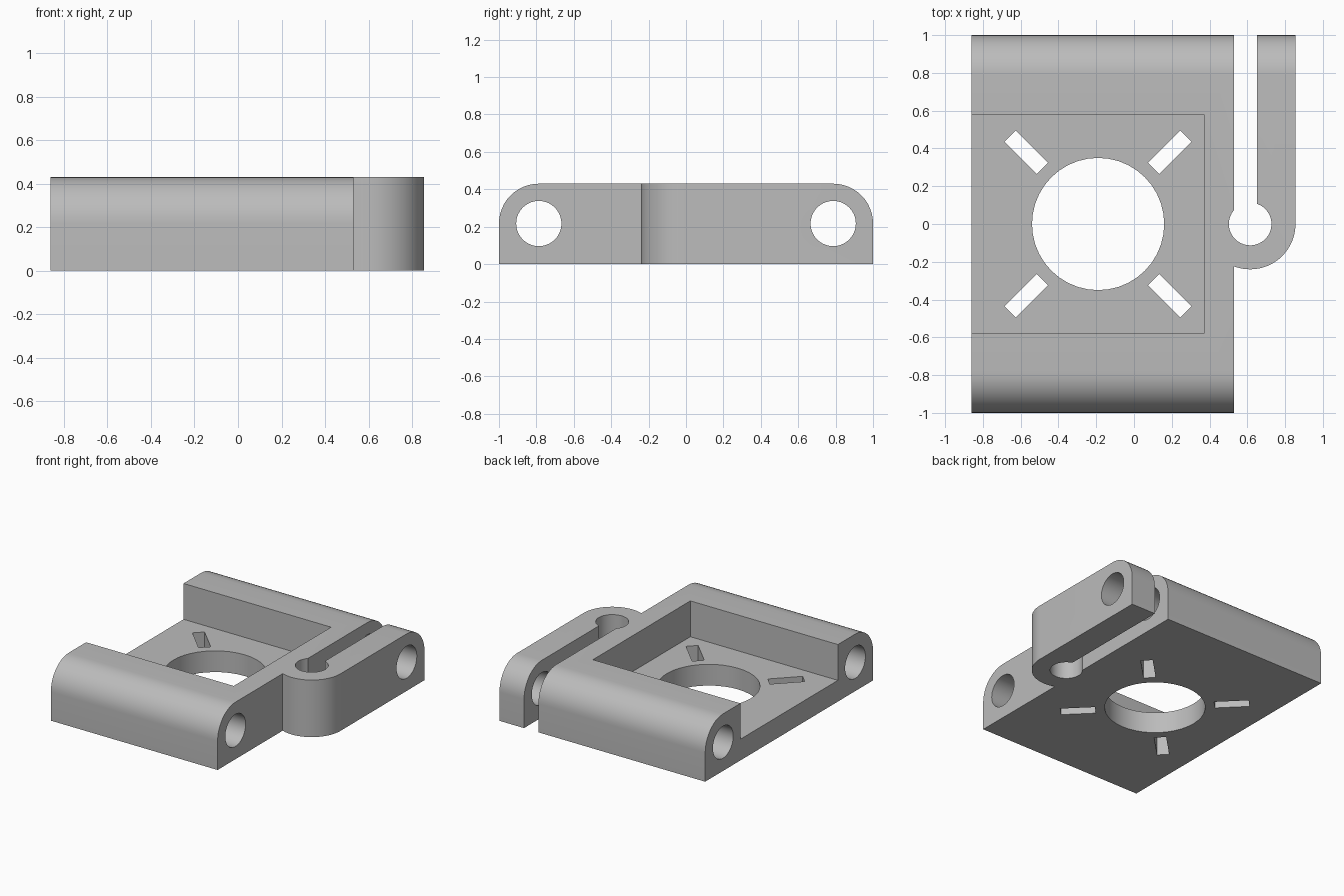
import bpy, bmesh
from math import cos, sin, acos, radians, pi
from mathutils import Matrix, Vector

cube = bpy.data.objects.get("Cube")
if cube:
    bpy.data.objects.remove(cube, do_unlink=True)

HEIGHT, FLOOR = 0.43, 0.16
LEFT, RIGHT, ARM_IN, ARM_OUT = -0.86, 0.53, 0.65, 0.855
PIVOT_X, PIVOT_R, RELIEF_R = 0.615, 0.24, 0.113
BORE_Y, BORE_Z, BORE_R = 0.787, 0.217, 0.121
CENTRE_X = -0.19

grey = bpy.data.materials.new("plain_grey")
grey.use_nodes = True
colour = (0.5, 0.5, 0.5, 1)
grey.diffuse_color = colour
grey.node_tree.nodes["Principled BSDF"].inputs["Base Color"].default_value = colour


def arc(cx, cy, r, start, end, steps):
    return [(cx + r * cos(start + (end - start) * i / steps),
             cy + r * sin(start + (end - start) * i / steps)) for i in range(steps + 1)]


def prism(name, points, direction):
    """Solid made by sweeping a closed loop of 3D points along a direction."""
    bm = bmesh.new()
    face = bm.faces.new([bm.verts.new(p) for p in points])
    swept = bmesh.ops.extrude_face_region(bm, geom=[face])
    moved = [v for v in swept["geom"] if isinstance(v, bmesh.types.BMVert)]
    bmesh.ops.translate(bm, verts=moved, vec=direction)
    bmesh.ops.recalc_face_normals(bm, faces=bm.faces)
    mesh = bpy.data.meshes.new(name)
    bm.to_mesh(mesh)
    bm.free()
    mesh.materials.append(grey)
    obj = bpy.data.objects.new(name, mesh)
    bpy.context.collection.objects.link(obj)
    return obj


def upright(name, outline, bottom=-0.1, top=0.6):
    return prism(name, [(x, y, bottom) for x, y in outline], Vector((0, 0, top - bottom)))


def sideways(name, outline):
    return prism(name, [(-1, y, z) for y, z in outline], Vector((2, 0, 0)))


def combine(target, tool, operation="DIFFERENCE"):
    mod = target.modifiers.new(tool.name, "BOOLEAN")
    mod.object, mod.operation, mod.solver = tool, operation, "EXACT"
    bpy.context.view_layer.objects.active = target
    bpy.ops.object.modifier_apply(modifier=mod.name)
    bpy.data.objects.remove(tool, do_unlink=True)


# Block with both long top edges rounded around the bores
R = HEIGHT - BORE_Z
profile = [(-1, 0), (1, 0)]
profile += arc(1 - R, BORE_Z, R, 0, pi / 2, 12) + arc(R - 1, BORE_Z, R, pi / 2, pi, 12)
bracket = sideways("clamp_bracket", profile)

# Plan outline: plate, hinge curve, clamp arm, slot and round relief
meet = -acos((RIGHT - PIVOT_X) / PIVOT_R)
slot_a = acos((ARM_IN - PIVOT_X) / RELIEF_R)
slot_b = acos((RIGHT - PIVOT_X) / RELIEF_R) - 2 * pi
plan = [(LEFT, -1.1), (RIGHT, -1.1)]
plan += arc(PIVOT_X, 0, PIVOT_R, meet, 0, 20)
plan += [(ARM_OUT, 1.1), (ARM_IN, 1.1)]
plan += arc(PIVOT_X, 0, RELIEF_R, slot_a, slot_b, 28)
plan += [(RIGHT, 1.1), (LEFT, 1.1)]
combine(bracket, upright("plan_outline", plan), "INTERSECT")

# Open pocket above the floor
pocket = [(-1, -0.58), (0.37, -0.58), (0.37, 0.58), (-1, 0.58)]
combine(bracket, upright("pocket", pocket, FLOOR))

# Large round opening
combine(bracket, upright("round_opening", arc(CENTRE_X, 0, 0.35, 0, 2 * pi, 40)[:-1]))

# Four diagonal slots
for k in range(4):
    turn = Matrix.Rotation(radians(45 + 90 * k), 2)
    corners = [turn @ Vector(p) for p in
               ((0.416, -0.042), (0.658, -0.042), (0.658, 0.042), (0.416, 0.042))]
    combine(bracket, upright("slot", [(CENTRE_X + c.x, c.y) for c in corners]))

# Bores running across the plate and the arm
for side in (-1, 1):
    combine(bracket, sideways("bore", arc(side * BORE_Y, BORE_Z, BORE_R, 0, 2 * pi, 40)[:-1]))

bpy.ops.object.select_all(action="DESELECT")
bracket.select_set(True)
bpy.context.view_layer.objects.active = bracket
bpy.ops.object.shade_smooth_by_angle(angle=radians(30))
